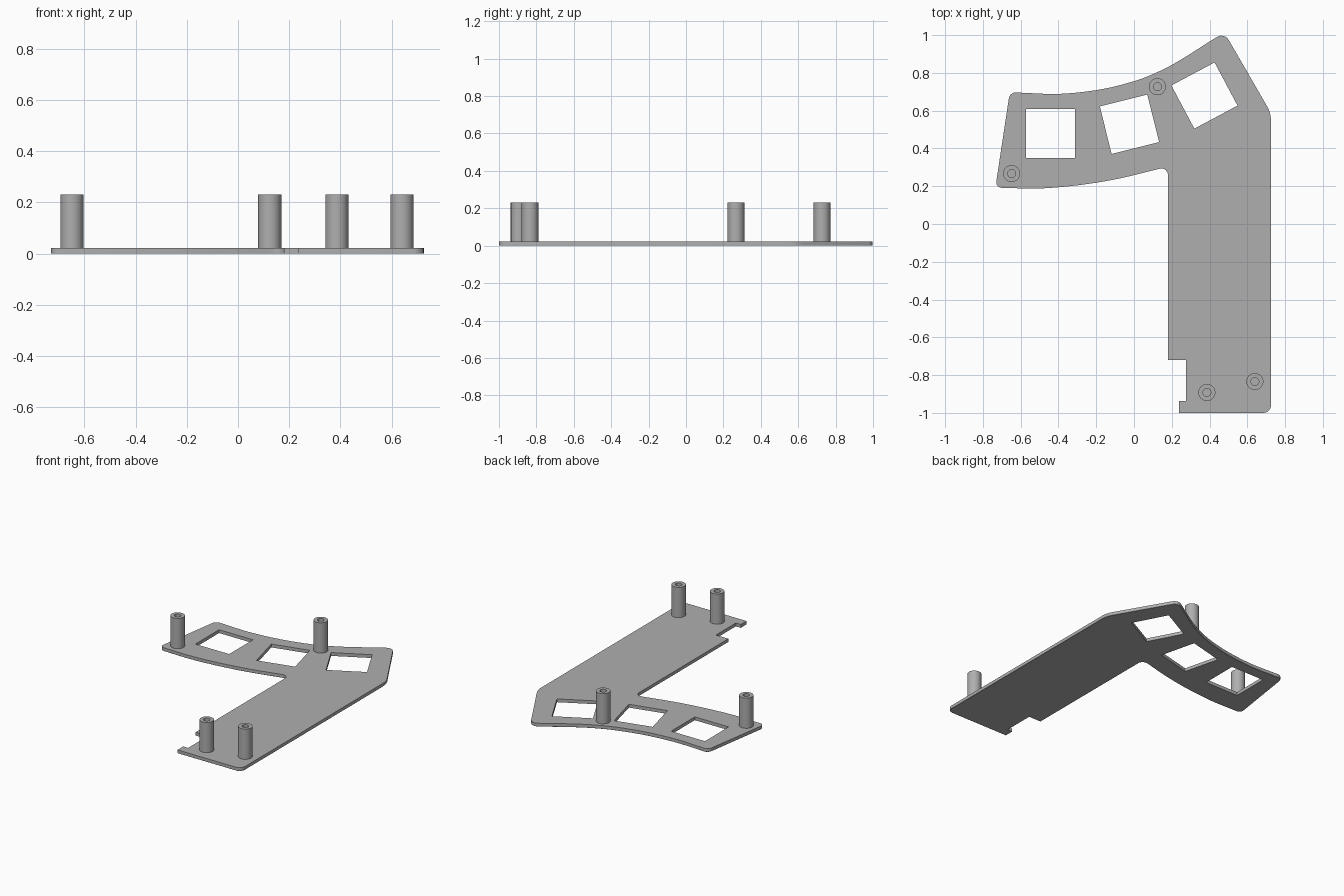
import bpy, bmesh
from math import radians, cos, tan, pi
from mathutils import Vector, Matrix

cube = bpy.data.objects.get("Cube")
if cube:
    bpy.data.objects.remove(cube)

THICK, POST_TOP, CHAMFER = 0.023, 0.232, 0.007

grey = bpy.data.materials.new("plain grey")
grey.use_nodes = True
colour = (0.43, 0.43, 0.43, 1)
grey.diffuse_color = colour
grey.node_tree.nodes["Principled BSDF"].inputs["Base Color"].default_value = colour


def spline(pts, steps=5):
    """Smooth curve through the given points."""
    p = [Vector(q) for q in pts]
    p = [2 * p[0] - p[1]] + p + [2 * p[-1] - p[-2]]
    out = []
    for a, b, c, d in zip(p, p[1:], p[2:], p[3:]):
        for i in range(steps):
            t = i / steps
            out.append(((b * 2) + (c - a) * t + (2 * a - 5 * b + 4 * c - d) * t**2
                        + (3 * b - a - 3 * c + d) * t**3) / 2)
    return out + [p[-2]]


def fillet(prev, corner, nxt, r, steps=6):
    """Circular arc replacing a sharp corner."""
    u, v = (prev - corner).normalized(), (nxt - corner).normalized()
    half = (pi - u.angle(v)) / 2
    a, b, w = corner + u * r * tan(half), corner + v * r * tan(half), cos(half)
    out = []
    for i in range(steps + 1):
        t = i / steps
        k = ((1 - t)**2, 2 * w * t * (1 - t), t * t)
        out.append((a * k[0] + corner * k[1] + b * k[2]) / sum(k))
    return out


def finish(bm, name):
    bmesh.ops.recalc_face_normals(bm, faces=bm.faces)
    mesh = bpy.data.meshes.new(name)
    bm.to_mesh(mesh)
    bm.free()
    mesh.materials.append(grey)
    obj = bpy.data.objects.new(name, mesh)
    bpy.context.collection.objects.link(obj)
    bpy.ops.object.select_all(action='DESELECT')
    obj.select_set(True)
    bpy.context.view_layer.objects.active = obj
    bpy.ops.object.shade_smooth_by_angle(angle=radians(30))
    return obj


# Plate outline: corners with radii, joined by two sweeping edges
upper = spline([(0.40, 0.966), (0.24, 0.865), (0.124, 0.804), (0, 0.756),
                (-0.18, 0.712), (-0.394, 0.689), (-0.6, 0.695)])
lower = spline([(-0.68, 0.191), (-0.5, 0.188), (-0.315, 0.203), (-0.156, 0.226),
                (-0.024, 0.253), (0.108, 0.286)])
corners = [(Vector(p), r) for p, r in [((0.725, -1), 0.04), ((0.725, 0.588), 0.15),
                                       ((0.478, 1.015), 0.045)]]
corners += [(p, 0) for p in upper]
corners += [(Vector((-0.657, 0.702)), 0.04), (Vector((-0.734, 0.192)), 0.03)]
corners += [(p, 0) for p in lower]
corners += [(Vector(p), r) for p, r in [((0.18, 0.303), 0.035), ((0.18, -0.72), 0),
            ((0.275, -0.72), 0), ((0.275, -0.937), 0), ((0.237, -0.937), 0),
            ((0.237, -1), 0)]]
outline = []
for i, (p, r) in enumerate(corners):
    nxt = corners[(i + 1) % len(corners)][0]
    outline += fillet(corners[i - 1][0], p, nxt, r) if r else [p]

# Square windows: centre and turn in degrees
windows = []
for x, y, turn in [(-0.4415, 0.479, 0), (-0.024, 0.528, 14), (0.373, 0.68, 28)]:
    rot, h = Matrix.Rotation(radians(turn), 2), 0.1295
    windows.append([Vector((x, y)) + rot @ Vector(c)
                    for c in ((-h, -h), (h, -h), (h, h), (-h, h))])

bm = bmesh.new()
rim = []
for n, loop in enumerate([outline] + windows):
    vs = [bm.verts.new((p.x, p.y, 0)) for p in loop]
    es = [bm.edges.new((a, b)) for a, b in zip(vs, vs[1:] + vs[:1])]
    if n == 0:
        rim = es
bmesh.ops.triangle_fill(bm, edges=bm.edges[:], use_beauty=True, normal=(0, 0, 1))
top = bmesh.ops.extrude_face_region(bm, geom=bm.faces[:], use_keep_orig=True)
bmesh.ops.translate(bm, vec=(0, 0, THICK),
                    verts=[g for g in top["geom"] if isinstance(g, bmesh.types.BMVert)])
bmesh.ops.recalc_face_normals(bm, faces=bm.faces)


# Chamfer the lower rim, leaving the notch square
def in_notch(e):
    m = (e.verts[0].co + e.verts[1].co) / 2
    return m.x < 0.3 and -0.99 < m.y < -0.7


bmesh.ops.bevel(bm, geom=[e for e in rim if not in_notch(e)], offset=CHAMFER,
                segments=1, profile=0.5, affect='EDGES', clamp_overlap=True)
finish(bm, "plate")

# Hollow standoff posts, lathed from a profile
profile = [(0.021, THICK + 0.001), (0.021, POST_TOP), (0.045, POST_TOP), (0.045, THICK)]
places = {"left_end_post": (0.124, 0.727), "right_end_post": (-0.648, 0.267),
          "front_inner_post": (0.386, -0.892), "front_outer_post": (0.64, -0.834)}
for name, (x, y) in places.items():
    bm = bmesh.new()
    vs = [bm.verts.new((x + r, y, z)) for r, z in profile]
    es = [bm.edges.new(pair) for pair in zip(vs, vs[1:])]
    bmesh.ops.spin(bm, geom=vs + es, cent=(x, y, 0), axis=(0, 0, 1),
                   angle=2 * pi, steps=40, use_merge=True)
    bmesh.ops.remove_doubles(bm, verts=bm.verts, dist=0.0001)
    finish(bm, name)
